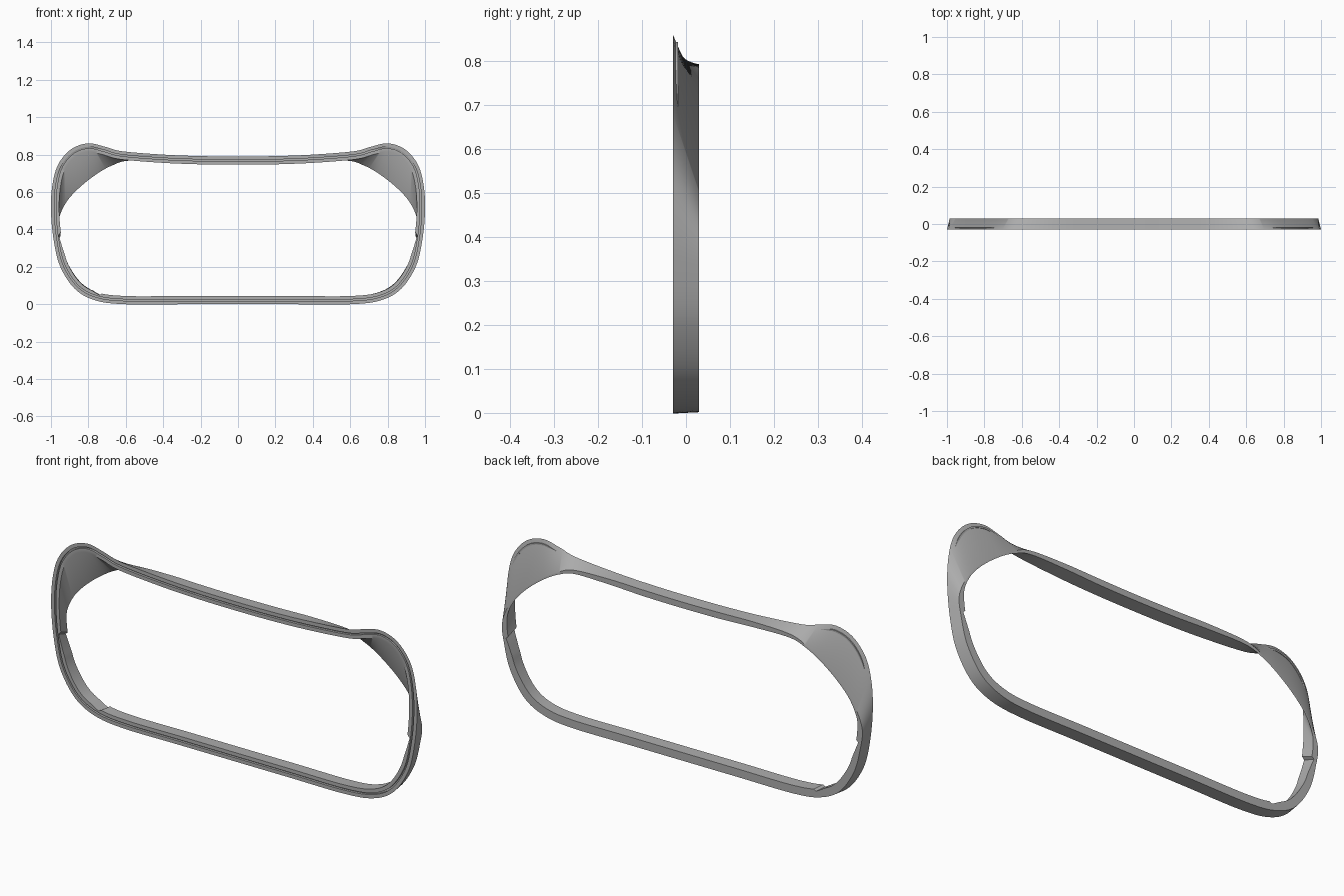
import bpy
import bmesh
from mathutils import Vector

FRONT, BACK = -0.03, 0.03
STEPS = 12

cube = bpy.data.objects.get("Cube")
if cube:
    bpy.data.objects.remove(cube, do_unlink=True)

grey = bpy.data.materials.new("plain grey")
grey.use_nodes = True
COLOUR = (0.42, 0.42, 0.42, 1)
grey.diffuse_color = COLOUR
grey.node_tree.nodes["Principled BSDF"].inputs["Base Color"].default_value = COLOUR

# Half outline, bottom to top: front x, front z, back x, back z, back wall thickness
HALF = [
    (0, 0, 0, 0.003, 0.04),
    (0.3, 0, 0.3, 0.003, 0.04),
    (0.6, 0, 0.6, 0.003, 0.04),
    (0.76, 0.02, 0.75, 0.022, 0.04),
    (0.87, 0.08, 0.86, 0.08, 0.04),
    (0.95, 0.2, 0.94, 0.2, 0.035),
    (0.985, 0.34, 0.975, 0.33, 0.03),
    (1, 0.5, 0.985, 0.41, 0.028),
    (0.992, 0.64, 0.965, 0.48, 0.014),
    (0.96, 0.75, 0.92, 0.56, 0.01),
    (0.89, 0.83, 0.85, 0.635, 0.01),
    (0.8, 0.86, 0.76, 0.705, 0.01),
    (0.71, 0.842, 0.68, 0.752, 0.012),
    (0.62, 0.818, 0.59, 0.785, 0.018),
    (0.4, 0.8, 0.4, 0.792, 0.026),
    (0.2, 0.792, 0.2, 0.788, 0.03),
    (0, 0.79, 0, 0.786, 0.03),
]
loop = HALF + [(-a, b, -c, d, t) for a, b, c, d, t in HALF[-2:0:-1]]


def smooth_loop(points):
    """Closed Catmull-Rom curve through the points."""
    result = []
    n = len(points)
    for i in range(n):
        quad = [points[(i + k) % n] for k in (-1, 0, 1, 2)]
        for s in range(STEPS):
            u = s / STEPS
            result.append([
                b + u / 2 * (c - a + u * (2*a - 5*b + 4*c - d + u * (3*(b - c) + d - a)))
                for a, b, c, d in zip(*quad)])
    return result


def inward(points):
    """Unit normals pointing into a counter-clockwise loop."""
    n = len(points)
    out = []
    for i in range(n):
        t = points[(i + 1) % n] - points[i - 1]
        out.append(Vector((-t.y, t.x)).normalized())
    return out


def notch(x, z):
    """Depth of the small clip recesses on the inner wall."""
    if abs(x) > 0.9 and 0.26 < z < 0.37:
        return 0.014 * (z - 0.26) / 0.11
    if -0.8 < x < -0.74 and z < 0.1:
        return 0.012 * (x + 0.8) / 0.06
    return 0


samples = smooth_loop(loop)
front = [Vector(s[:2]) for s in samples]
back = [Vector(s[2:4]) for s in samples]
front_in, back_in = inward(front), inward(back)

# Frame: swept section with a channel along the front rim
bm = bmesh.new()
rings = []
for s, f, b, fn, bn in zip(samples, front, back, front_in, back_in):
    cut = notch(f.x, f.y)
    width = 0.044 - cut
    section = [(f + fn * d, FRONT + depth) for d, depth in (
        (0, 0), (0.018, 0), (0.018, 0.012),
        (0.026, 0.012), (0.026, 0), (width, 0))]
    section += [(b + bn * max(s[4] - cut, 0.008), BACK), (b, BACK)]
    rings.append([bm.verts.new((p.x, y, p.y)) for p, y in section])

for i, ring in enumerate(rings):
    after = rings[(i + 1) % len(rings)]
    for k in range(len(ring)):
        j = (k + 1) % len(ring)
        bm.faces.new((ring[k], ring[j], after[j], after[k]))
bmesh.ops.recalc_face_normals(bm, faces=bm.faces)

mesh = bpy.data.meshes.new("frame_ring")
bm.to_mesh(mesh)
bm.free()
mesh.materials.append(grey)
frame = bpy.data.objects.new("frame_ring", mesh)
bpy.context.collection.objects.link(frame)
bpy.context.view_layer.objects.active = frame
frame.select_set(True)
bpy.ops.object.shade_smooth_by_angle(angle=0.6)
